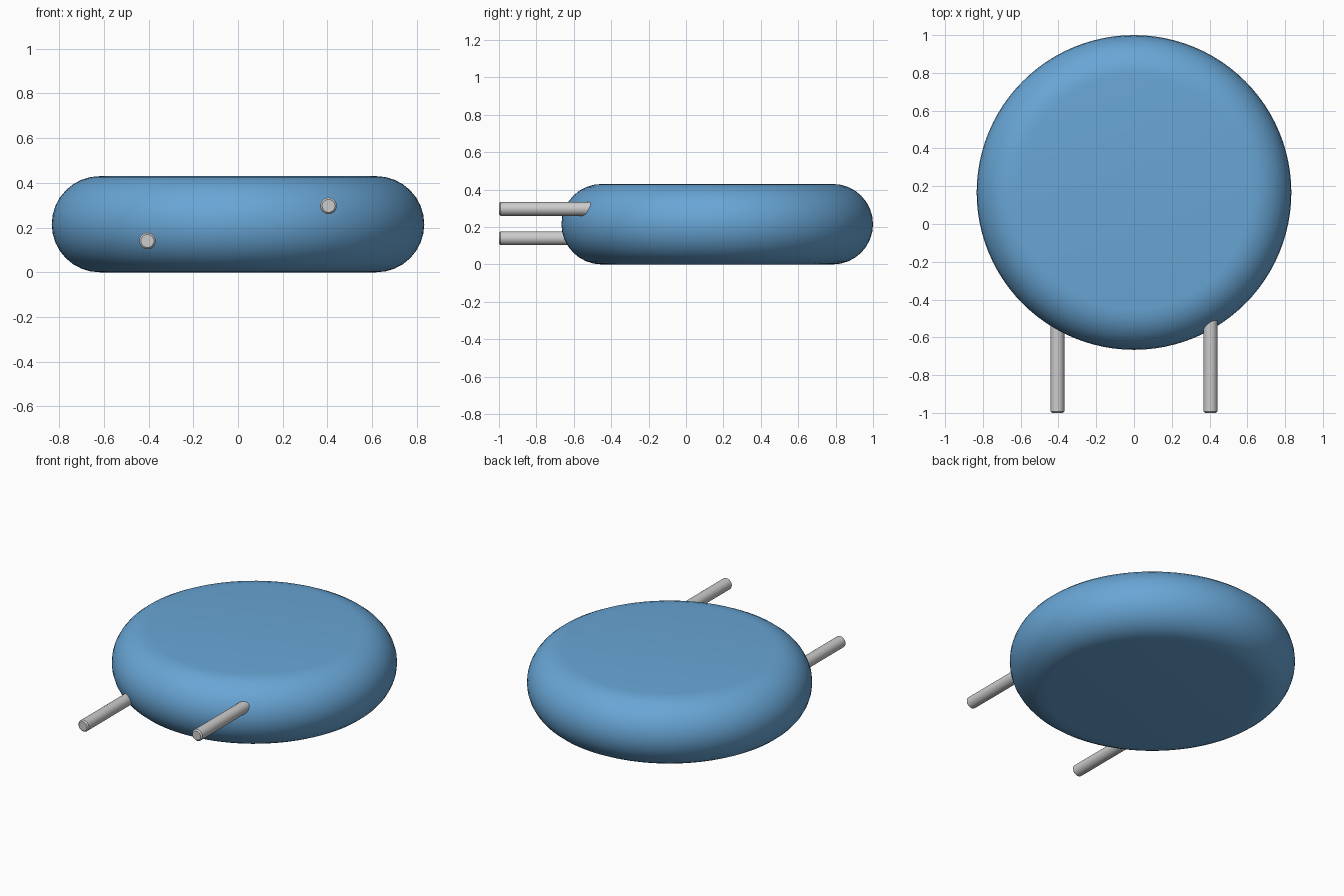
import bpy, bmesh, math

if "Cube" in bpy.data.objects:
    bpy.data.objects.remove(bpy.data.objects["Cube"])

H, R, CY = 0.43, 0.833, 0.167   # disc height, radius, centre y
E = H / 2                       # full-round rim radius


def lathe(name, profile, steps, angle):
    """Spin an (r, z) profile that starts and ends on the axis."""
    bm = bmesh.new()
    verts = [bm.verts.new((r, 0, z)) for r, z in profile]
    edges = [bm.edges.new(p) for p in zip(verts, verts[1:])]
    bmesh.ops.spin(bm, geom=verts + edges, cent=(0, 0, 0), axis=(0, 0, 1),
                   angle=math.tau, steps=steps, use_duplicate=False)
    bmesh.ops.remove_doubles(bm, verts=bm.verts, dist=1e-5)
    bmesh.ops.recalc_face_normals(bm, faces=bm.faces)
    mesh = bpy.data.meshes.new(name)
    bm.to_mesh(mesh)
    bm.free()
    ob = bpy.data.objects.new(name, mesh)
    bpy.context.collection.objects.link(ob)
    bpy.ops.object.select_all(action='DESELECT')
    ob.select_set(True)
    bpy.context.view_layer.objects.active = ob
    bpy.ops.object.shade_smooth_by_angle(angle=math.radians(35))
    return ob


# Coated disc body with a fully rounded rim
rim = [(R - E + E * math.cos(a), E + E * math.sin(a))
       for a in (math.pi * (i / 16 - 0.5) for i in range(17))]
body = lathe("disc_body", [(0, 0)] + rim + [(0, H)], 96, 35)
body.location = (0, CY, 0)
blue = bpy.data.materials.new("blue_coating")
blue.diffuse_color = (0.14, 0.38, 0.67, 1)
blue.use_nodes = True
blue.node_tree.nodes["Principled BSDF"].inputs["Base Color"].default_value = blue.diffuse_color
body.data.materials.append(blue)

# Two wire leads at different heights, tips slightly chamfered
LR, C, L = 0.037, 0.008, 0.55
for name, x, z in (("left_lead", -0.405, 0.14), ("right_lead", 0.405, 0.297)):
    lead = lathe(name, [(0, 0), (LR - C, 0), (LR, C), (LR, L), (0, L)], 24, 35)
    lead.rotation_euler = (-math.pi / 2, 0, 0)   # local z runs towards +y
    lead.location = (x, -1, z)
